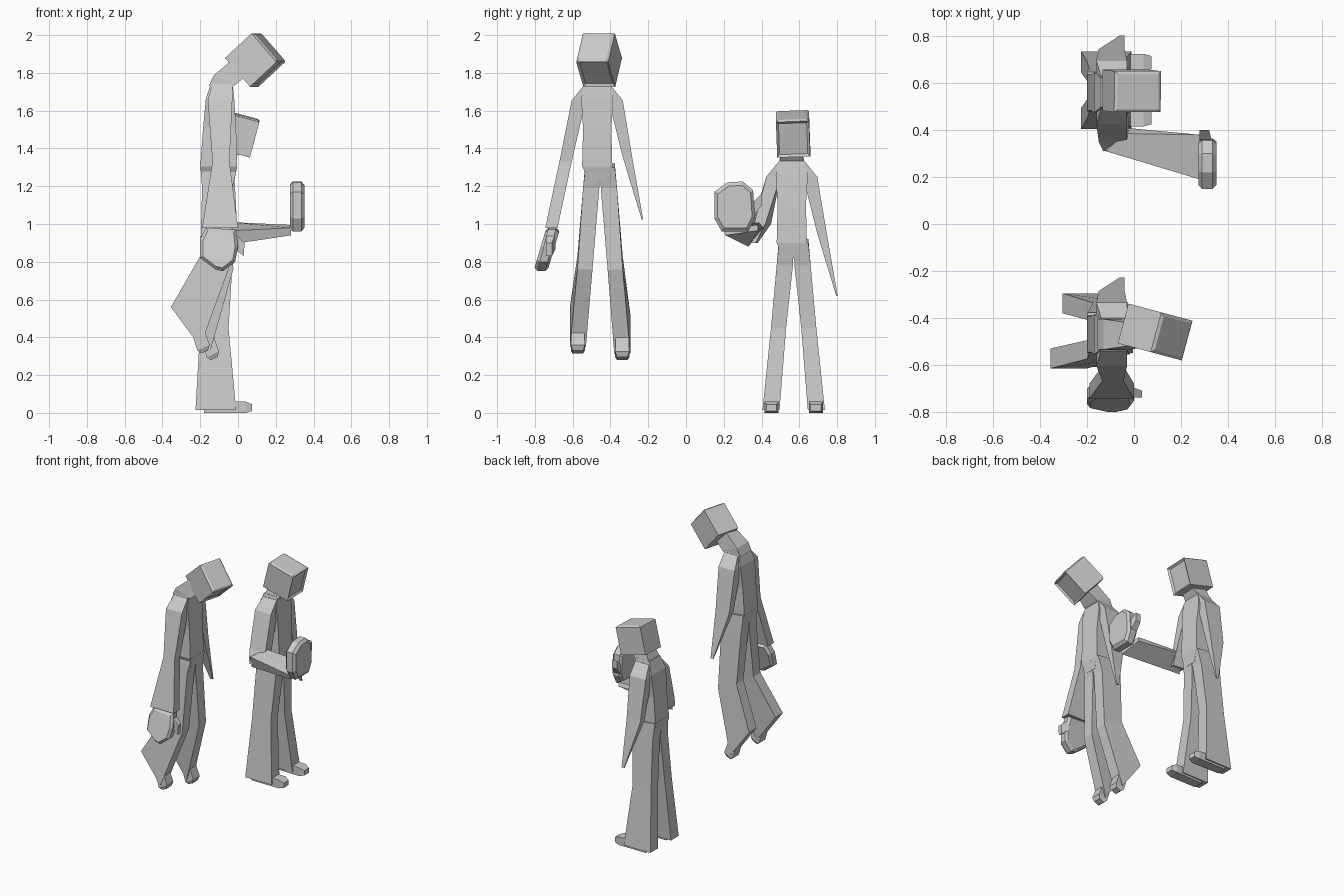
import bpy, bmesh
from math import radians
from mathutils import Matrix, Vector, Euler

if "Cube" in bpy.data.objects:
    bpy.data.objects.remove(bpy.data.objects["Cube"])


def loft(name, rings):
    """Skin equal-length rings of points and cap both ends."""
    bm = bmesh.new()
    vs = [[bm.verts.new(p) for p in r] for r in rings]
    n = len(rings[0])
    for a, b in zip(vs, vs[1:]):
        for i in range(n):
            j = (i + 1) % n
            bm.faces.new((a[i], a[j], b[j], b[i]))
    bm.faces.new(vs[0][::-1])
    bm.faces.new(vs[-1])
    finish(name, bm)


def finish(name, bm):
    bmesh.ops.recalc_face_normals(bm, faces=bm.faces)
    me = bpy.data.meshes.new(name)
    bm.to_mesh(me)
    bm.free()
    bpy.context.collection.objects.link(bpy.data.objects.new(name, me))


def ring(back, front, y0, y1):
    """Four-sided section: back edge (x, z), front edge (x, z), y span."""
    (xb, zb), (xf, zf) = back, front
    return [(xb, y0, zb), (xf, y0, zf), (xf, y1, zf), (xb, y1, zb)]


def flat(x0, x1, z, y0, y1):
    return ring((x0, z), (x1, z), y0, y1)


def head(name, loc, pitch, yaw, roll=0):
    bm = bmesh.new()
    bmesh.ops.create_cube(bm, size=1)
    bmesh.ops.scale(bm, vec=(.205, .175, .195), verts=bm.verts)
    bm.faces.ensure_lookup_table()
    # raised crown and recessed hood opening
    for axis, depth in ((Vector((0, 0, 1)), .008), (Vector((1, 0, 0)), -.012)):
        f = max(bm.faces, key=lambda f: f.calc_center_median().dot(axis))
        bmesh.ops.inset_individual(bm, faces=[f], thickness=.018, depth=depth)
    rot = Euler((radians(roll), radians(pitch), radians(yaw)), 'XYZ').to_matrix().to_4x4()
    bmesh.ops.transform(bm, matrix=Matrix.Translation(loc) @ rot, verts=bm.verts)
    finish(name, bm)


def body(prefix, cy, dz):
    """Torso and the pointed empty sleeve, shared by both figures."""
    torso = [(-.14, -.03, 1.35, .062), (-.17, -.02, 1.26, .085), (-.185, -.01, 1.1, .075),
             (-.2, -.005, .9, .08), (-.19, -.02, .82, .04)]
    loft(prefix + "_torso", [flat(a, b, z + dz, cy - w, cy + w) for a, b, z, w in torso])
    sleeve = [(-.14, -.03, 1.33, .03, .07), (-.16, -.03, 1.25, .06, .135),
              (-.15, -.04, .95, .135, .185), (-.06, -.04, .62, .235, .243)]
    loft(prefix + "_pointed_sleeve",
         [flat(a, b, z + dz, cy + i, cy + o) for a, b, z, i, o in sleeve])


def leg(name, sections, cy, s):
    """Sections: back (x, z), front (x, z), inner and outer y."""
    loft(name, [ring(b, f, cy + s * i, cy + s * o) for b, f, i, o in sections])


# Standing figure
CA = .56
body("standing", CA, 0)
loft("standing_neck", [flat(-.14, -.03, 1.33, CA - .065, CA + .065),
                       ring((-.10, 1.42), (.01, 1.38), CA - .05, CA + .05)])
head("standing_head", (-.01, .567, 1.475), 15, 0, 2)
for side, s in (("right", -1), ("left", 1)):
    leg(f"standing_leg_{side}", [((-.2, .92), (-.005, .9), 0, .078),
                                 ((-.19, .78), (-.03, .78), .004, .09),
                                 ((-.2, .45), (-.05, .45), .04, .12),
                                 ((-.225, .015), (-.01, .015), .075, .165)], CA + .01, s)
    leg(f"standing_foot_{side}", [((-.18, 0), (-.18, .06), .085, .155),
                                  ((.04, 0), (.04, .06), .08, .155),
                                  ((.075, .01), (.075, .045), .09, .145)], CA + .01, s)

# Bent arm with a flat forearm sleeve and raised hand
loft("standing_upper_arm", [flat(-.14, -.03, 1.33, .49, .53),
                            flat(-.16, -.03, 1.25, .425, .5),
                            [(-.15, .35, 1.0), (-.03, .36, 1.0), (-.02, .42, 1.0), (-.14, .45, 1.0)],
                            [(-.13, .31, .91), (-.03, .32, .90), (-.03, .37, .90), (-.12, .38, .9)]])
loft("standing_forearm", [[(-.12, .31, .96), (-.12, .33, .88), (-.04, .41, .98), (-.04, .385, 1.01)],
                          [(.28, .19, .98), (.28, .21, .94), (.28, .38, .965), (.28, .38, .995)]])
palm = [(.19, .96), (.15, 1.03), (.15, 1.17), (.22, 1.22), (.3, 1.225), (.355, 1.18), (.365, 1.03), (.33, .96)]
loft("standing_hand", [[(x, .265 + (y - .265) * k, 1.09 + (z - 1.09) * k) for y, z in palm]
                       for x, k in ((.275, .88), (.29, 1), (.335, 1), (.352, .85))])
loft("standing_thumb", [[(.28, .35, 1.03), (.33, .35, 1.03), (.33, .36, 1.12), (.28, .36, 1.12)],
                        [(.28, .40, 1.1), (.32, .40, 1.1), (.32, .40, 1.16), (.28, .40, 1.16)]])

# Floating figure
CB, DZ = -.47, .405
body("floating", CB, DZ)
loft("floating_neck", [flat(-.155, -.025, 1.73, CB - .065, CB + .065),
                       ring((-.13, 1.785), (-.01, 1.74), CB - .065, CB + .065),
                       ring((-.03, 1.87), (.05, 1.79), CB - .05, CB + .05)])
head("floating_head", (.09, -.46, 1.868), 48, -15)

# Legs trail backwards with toes hanging down
for side, s, dx, drop in (("right", -1, 0, 0), ("left", 1, .05, -.035)):
    hem_b, hem_f = (-.355 + dx, .56 + drop), (-.20 + dx, .35 + drop)
    leg(f"floating_leg_{side}", [((-.2, 1.32), (-.005, 1.3), 0, .078),
                                 ((-.19, 1.19), (-.03, 1.19), .004, .09),
                                 ((-.2 + dx / 2, .83), (-.05 + dx / 2, .76), .04, .12),
                                 (hem_b, hem_f, .075, .16)], CB + .015, s)
    leg(f"floating_foot_{side}", [((-.25 + dx, .44 + drop), (-.19 + dx, .47 + drop), .085, .15),
                                  ((-.215 + dx, .33 + drop), (-.15 + dx, .36 + drop), .08, .155),
                                  ((-.195 + dx, .315 + drop), (-.16 + dx, .33 + drop), .09, .145)],
        CB + .015, s)

# Straight arm with hanging hand
arm = [(-.14, -.03, 1.735, -.54, -.5), (-.16, -.03, 1.655, -.605, -.53),
       (-.135, -.045, 1.33, -.67, -.605), (-.19, .0, .98, -.745, -.68)]
loft("floating_arm", [flat(*a) for a in arm])
fist = [(-.17, .98), (-.01, .97), (.0, .88), (-.015, .80), (-.08, .75), (-.12, .76), (-.2, .82), (-.2, .92)]
loft("floating_hand", [[(-.1 + (x + .1) * k, -.71 + (z - .97) * .25 + dy, .87 + (z - .87) * k) for x, z in fist]
                       for dy, k in ((-.037, .85), (-.02, 1), (.02, 1), (.037, .85))])
loft("floating_thumb", [[(-.02, -.74, .95), (-.02, -.69, .95), (-.02, -.69, .87), (-.02, -.74, .87)],
                        [(.035, -.74, .90), (.035, -.71, .90), (.03, -.71, .83), (.03, -.74, .83)]])
